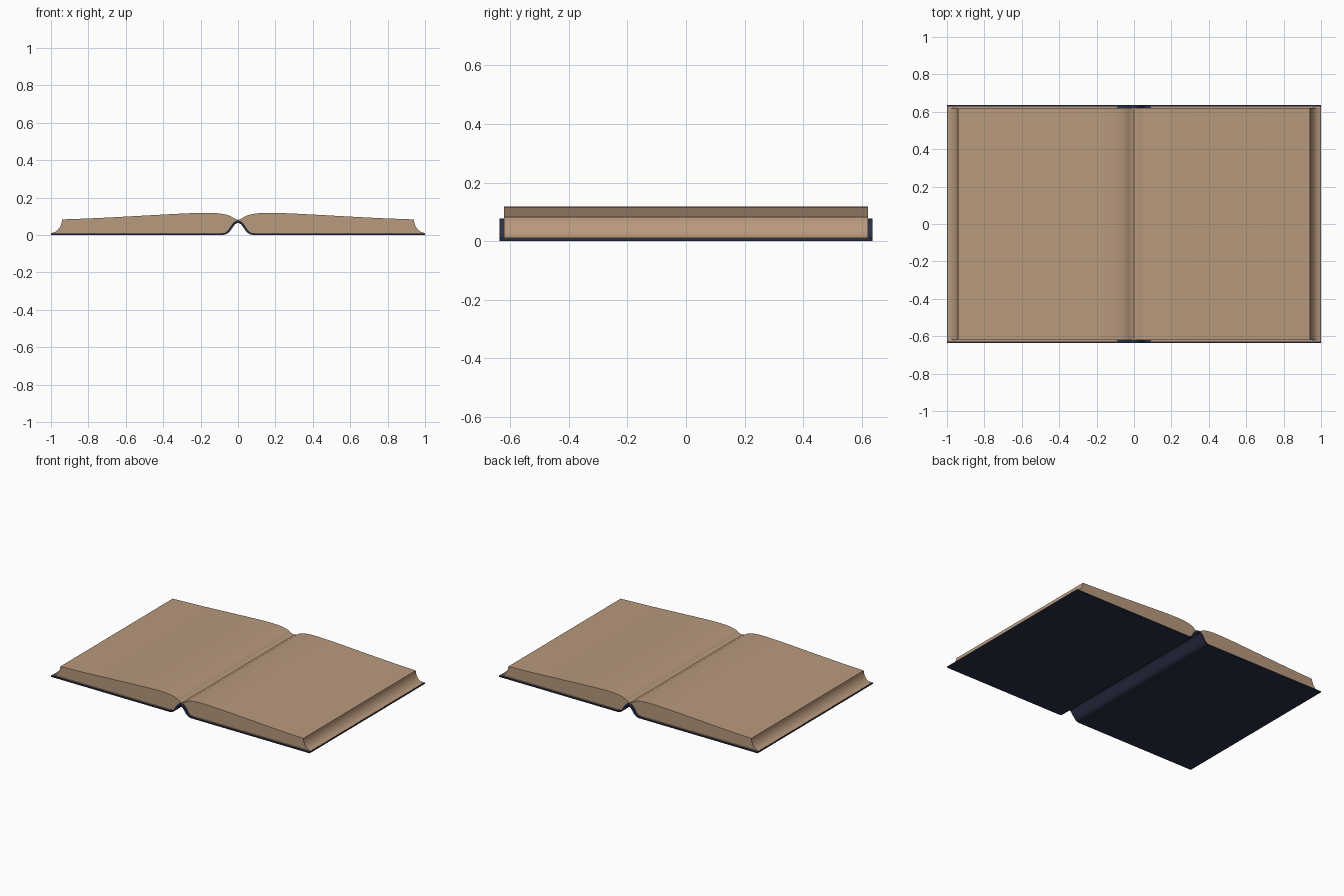
import bpy, bmesh, math
from mathutils import Vector

if "Cube" in bpy.data.objects:
    bpy.data.objects.remove(bpy.data.objects["Cube"])


def material(name, rgb):
    m = bpy.data.materials.new(name)
    m.diffuse_color = (*rgb, 1)
    m.use_nodes = True
    m.node_tree.nodes["Principled BSDF"].inputs["Base Color"].default_value = m.diffuse_color
    return m


paper = material("tan paper", (0.48, 0.32, 0.205))
cloth = material("dark navy cloth", (0.022, 0.028, 0.058))


def smooth_curve(pts, steps=4):
    """Catmull-Rom curve through 2D points."""
    p = [Vector(q) for q in pts]
    p = [2 * p[0] - p[1]] + p + [2 * p[-1] - p[-2]]
    out = []
    for a, b, c, d in zip(p, p[1:], p[2:], p[3:]):
        for i in range(steps):
            t = i / steps
            out.append(0.5 * (2 * b + (c - a) * t + (2 * a - 5 * b + 4 * c - d) * t * t
                              + (3 * b - a - 3 * c + d) * t ** 3))
    return out + [p[-2]]


def offset(line, scale):
    """Shift a left-to-right line upward along its normals; a little thicker on the spine."""
    out = []
    for i, q in enumerate(line):
        d = (line[min(i + 1, len(line) - 1)] - line[max(i - 1, 0)]).normalized()
        out.append(q + Vector((-d.y, d.x)) * scale * (0.009 + 0.07 * q.y))
    return out


def extrude_profile(name, outline, half_depth, mat):
    """Sweep a closed x-z outline along y."""
    bm = bmesh.new()
    face = bm.faces.new([bm.verts.new((q[0], -half_depth, q[1])) for q in outline])
    ext = bmesh.ops.extrude_face_region(bm, geom=[face])
    new = [g for g in ext["geom"] if isinstance(g, bmesh.types.BMVert)]
    bmesh.ops.translate(bm, verts=new, vec=(0, 2 * half_depth, 0))
    bmesh.ops.recalc_face_normals(bm, faces=bm.faces)
    me = bpy.data.meshes.new(name)
    bm.to_mesh(me)
    bm.free()
    me.materials.append(mat)
    ob = bpy.data.objects.new(name, me)
    bpy.context.collection.objects.link(ob)
    bpy.ops.object.select_all(action='DESELECT')
    ob.select_set(True)
    bpy.context.view_layer.objects.active = ob
    bpy.ops.object.shade_smooth_by_angle(angle=math.radians(35))
    return ob


# underside of the cover, right half: spine hump easing into the flat board
hump = smooth_curve([(0, 0.064), (0.014, 0.058), (0.03, 0.038), (0.046, 0.017),
                     (0.064, 0.004), (0.085, 0)])
hump = [Vector((q.x, max(q.y, 0))) for q in hump]
right = hump + [Vector((0.11, 0)), Vector((1, 0))]
under = [Vector((-q.x, q.y)) for q in reversed(right[1:])] + right

# cover
extrude_profile("cover", under + offset(under, 1)[::-1], 0.636, cloth)

# page blocks: arched top, concave fore edge, base resting in the cover
top = smooth_curve([(0, 0.080), (0.02, 0.088), (0.04, 0.100), (0.065, 0.109), (0.11, 0.116),
                    (0.17, 0.118), (0.26, 0.116), (0.40, 0.109), (0.60, 0.098),
                    (0.78, 0.089), (0.94, 0.083)])
fore_edge = smooth_curve([(0.94, 0.083), (0.945, 0.058), (0.957, 0.035),
                          (0.975, 0.018), (0.996, 0.0100)])
base = offset(under, 0.7)[len(right) - 1:-1] + [Vector((0.996, 0.0063))]
block = top + fore_edge[1:] + base[::-1]
for side, s in (("right", 1), ("left", -1)):
    extrude_profile(side + "_pages", [(s * q.x, q.y) for q in block], 0.621, paper)
    # endpaper showing as a thin rim around the pages
    extrude_profile(side + "_endpaper",
                    [(s * x, z) for x, z in ((0.09, 0.007), (0.997, 0.007),
                                             (0.997, 0.0102), (0.09, 0.0102))], 0.627, paper)
